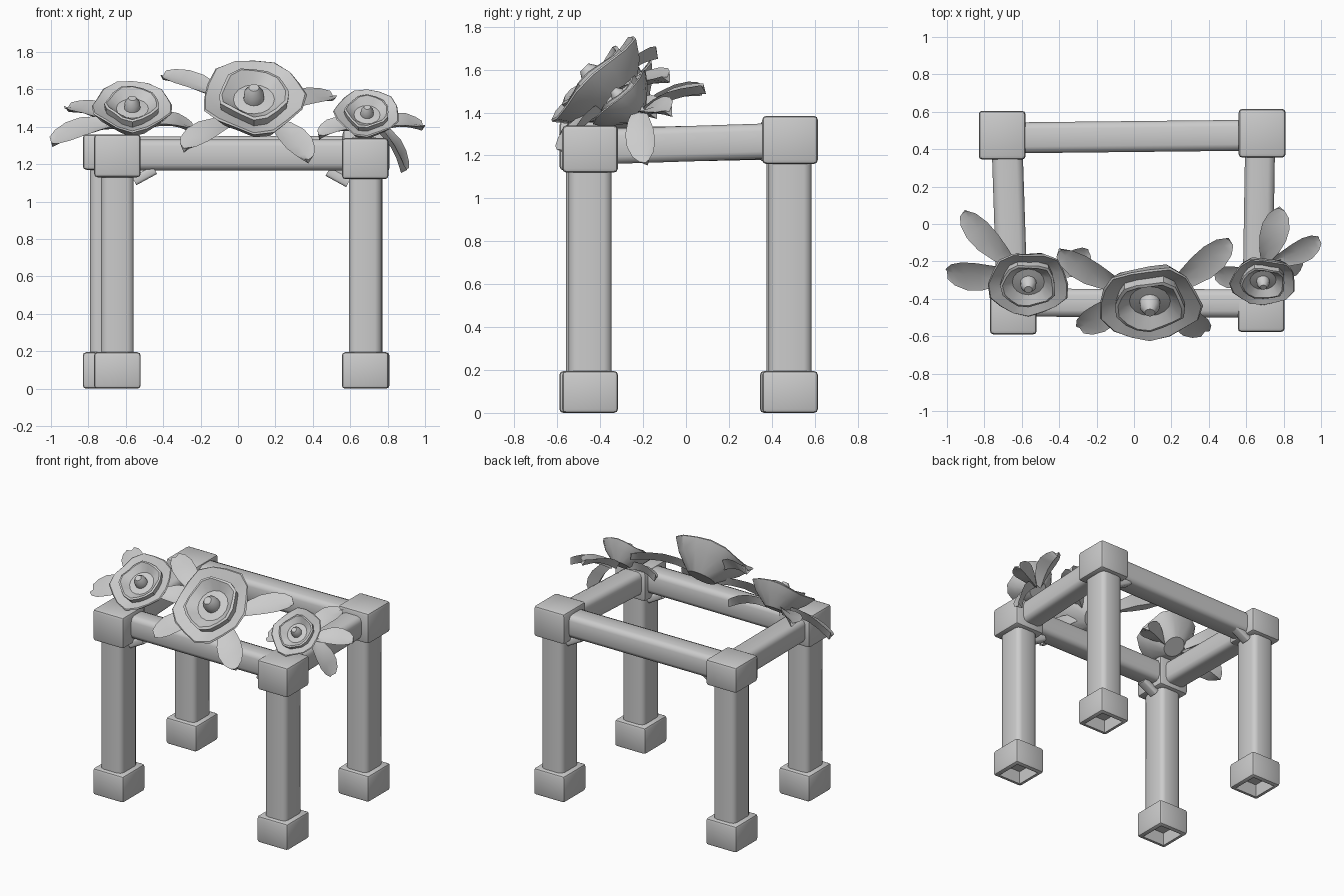
import bpy, bmesh, math
from mathutils import Vector, Matrix

if "Cube" in bpy.data.objects:
    bpy.data.objects.remove(bpy.data.objects["Cube"])


def finish(bm, name, angle=40):
    bmesh.ops.recalc_face_normals(bm, faces=bm.faces)
    me = bpy.data.meshes.new(name)
    bm.to_mesh(me)
    bm.free()
    ob = bpy.data.objects.new(name, me)
    bpy.context.collection.objects.link(ob)
    bpy.ops.object.select_all(action='DESELECT')
    ob.select_set(True)
    bpy.context.view_layer.objects.active = ob
    bpy.ops.object.shade_smooth_by_angle(angle=math.radians(angle))
    return ob


def frame(origin, x, y, z):
    m = Matrix((x, y, z)).transposed().to_4x4()
    m.translation = origin
    return m


def block(name, lo, hi, bevel=0.02, hollow=0.0):
    """Rounded box between two corners, optionally recessed from below."""
    lo, hi = Vector(lo), Vector(hi)
    bm = bmesh.new()
    bmesh.ops.create_cube(bm, size=1)
    bmesh.ops.scale(bm, vec=hi - lo, verts=bm.verts)
    bmesh.ops.translate(bm, vec=(lo + hi) / 2, verts=bm.verts)
    bmesh.ops.bevel(bm, geom=bm.edges[:], offset=bevel, segments=2, profile=0.5, affect='EDGES')
    if hollow:
        bm.normal_update()
        f = min(bm.faces, key=lambda q: q.normal.z * q.calc_area())
        bmesh.ops.inset_individual(bm, faces=[f], thickness=0.02)
        bmesh.ops.inset_individual(bm, faces=[f], thickness=0.012, depth=-hollow)
    return finish(bm, name)


def bar(name, a, b, w, h, up, chamfer=0.035):
    """Chamfered bar from a to b; w across, h along the up direction."""
    a, b = Vector(a), Vector(b)
    d = (b - a).normalized()
    side = d.cross(Vector(up)).normalized()
    bm = bmesh.new()
    bmesh.ops.create_cube(bm, size=1)
    bmesh.ops.scale(bm, vec=((b - a).length, w, h), verts=bm.verts)
    long = [e for e in bm.edges if abs((e.verts[0].co - e.verts[1].co).x) > 0.01]
    bmesh.ops.bevel(bm, geom=long, offset=chamfer, segments=2, profile=0.5, affect='EDGES')
    bm.transform(frame((a + b) / 2, d, side, d.cross(side)))
    return finish(bm, name, 50)


def flower(name, center, normal, r, spin):
    """Nested petal cups with a bud, lathed around the flower's axis."""
    prof = [(0.36, -0.62), (0.80, -0.24), (1.0, 0.04), (0.97, 0.07), (0.66, -0.06), (0.68, 0.12),
            (0.62, 0.14), (0.40, -0.04), (0.20, -0.02), (0.19, 0.14), (0.10, 0.28)]
    n = 16
    bm = bmesh.new()
    rings = []
    for i, (pr, pz) in enumerate(prof):
        ring = []
        for k in range(n):
            t = 2 * math.pi * k / n
            wob = 1 + 0.05 * math.cos(5 * t + spin + i * 0.2) * (pr > 0.6)
            lift = 0.05 * math.cos(3 * t + spin) * (pr > 0.6)
            ring.append(bm.verts.new((pr * wob * r * math.cos(t), pr * wob * r * math.sin(t), (pz + lift) * r)))
        rings.append(ring)
    for p, q in zip(rings, rings[1:]):
        for k in range(n):
            bm.faces.new((p[k], p[(k + 1) % n], q[(k + 1) % n], q[k]))
    bm.faces.new(rings[0])
    bm.faces.new(rings[-1])
    z = Vector(normal).normalized()
    x = Vector((1, 0, 0))
    x = (x - z * x.dot(z)).normalized()
    bm.transform(frame(Vector(center), x, z.cross(x), z))
    return finish(bm, name, 35)


def leaf(name, base, tip, width, facing=(0, -0.55, 0.85)):
    """Thin folded leaf, slightly arched, from base to tip."""
    a, b = Vector(base), Vector(tip)
    d = b - a
    side = d.cross(Vector(facing)).normalized()
    up = side.cross(d).normalized()
    bm = bmesh.new()
    rings = []
    for t, w in ((0, .3), (.25, .72), (.5, .98), (.72, 1), (.9, .75), (1, .35)):
        c = a + d * t + up * 0.03 * math.sin(math.pi * t)
        s = side * w * width / 2
        rings.append([bm.verts.new(v) for v in
                      (c - s + up * 0.012, c - up * 0.006, c + s + up * 0.012, c - up * 0.035)])
    for p, q in zip(rings, rings[1:]):
        for k in range(4):
            bm.faces.new((p[k], p[(k + 1) % 4], q[(k + 1) % 4], q[k]))
    bm.faces.new(rings[0])
    bm.faces.new(rings[-1])
    return finish(bm, name, 50)


# Corner posts, caps and feet: name, centre x, centre y, cap bottom, cap top
corners = {
    "front_left": (-0.645, -0.46, 1.13, 1.36), "front_right": (0.68, -0.447, 1.12, 1.34),
    "back_left": (-0.705, 0.475, 1.17, 1.36), "back_right": (0.685, 0.485, 1.16, 1.385)}
for key, (x, y, z0, z1) in corners.items():
    block(key + "_cap", (x - .125, y - .13, z0), (x + .125, y + .13, z1))
    block(key + "_foot", (x - .125, y - .13, 0), (x + .125, y + .13, 0.195), 0.018, 0.09)
    bar(key + "_post", (x, y, 0.12), (x, y, z0 + 0.05), 0.175, 0.2, (0, 1, 0))
    # small brace knob beside each cap
    s = -1 if x > 0 else 1
    bar(key + "_brace", (x + s * .09, y + .02, z0 - 0.02), (x + s * .2, y + .02, z0 + .04), 0.07, 0.05, (0, 0, 1), 0.012)

# Top rails
up = (0, 0, 1)
bar("front_rail", (-0.65, -0.42, 1.25), (0.68, -0.425, 1.25), 0.15, 0.165, up)
bar("back_rail", (-0.70, 0.46, 1.265), (0.68, 0.475, 1.27), 0.165, 0.165, up)
bar("left_rail", (-0.65, -0.44, 1.245), (-0.68, 0.47, 1.265), 0.165, 0.165, up)
bar("right_rail", (0.66, -0.44, 1.24), (0.675, 0.48, 1.27), 0.16, 0.165, up)

# Flowers
flower("middle_flower", (0.085, -0.42, 1.555), (0, -0.7, 0.7), 0.275, 0.4)
flower("left_flower", (-0.565, -0.315, 1.505), (0, -0.6, 0.8), 0.215, 1.3)
flower("right_flower", (0.69, -0.305, 1.47), (0.03, -0.7, 0.72), 0.175, 2.2)

# Leaves: base, tip, width
leaves = [
    ((-0.05, -0.34, 1.54), (-0.40, -0.15, 1.68), 0.15),
    ((0.20, -0.34, 1.48), (0.51, -0.09, 1.57), 0.17),
    ((-0.02, -0.36, 1.43), (-0.29, -0.56, 1.29), 0.17),
    ((0.18, -0.40, 1.43), (0.38, -0.58, 1.23), 0.17),
    ((-0.64, -0.26, 1.42), (-1.0, -0.26, 1.32), 0.18),
    ((-0.64, -0.22, 1.42), (-0.91, 0.06, 1.51), 0.15),
    ((-0.48, -0.26, 1.42), (-0.24, -0.15, 1.40), 0.15),
    ((0.74, -0.20, 1.40), (0.99, -0.08, 1.41), 0.14),
    ((0.74, -0.22, 1.42), (0.90, -0.19, 1.17), 0.14, (1, -0.4, 0.6)),
    ((0.70, -0.20, 1.41), (0.78, 0.08, 1.52), 0.15),
    ((0.64, -0.25, 1.40), (0.43, -0.27, 1.36), 0.14)]
for i, args in enumerate(leaves):
    leaf("leaf_%d" % (i + 1), *args)
